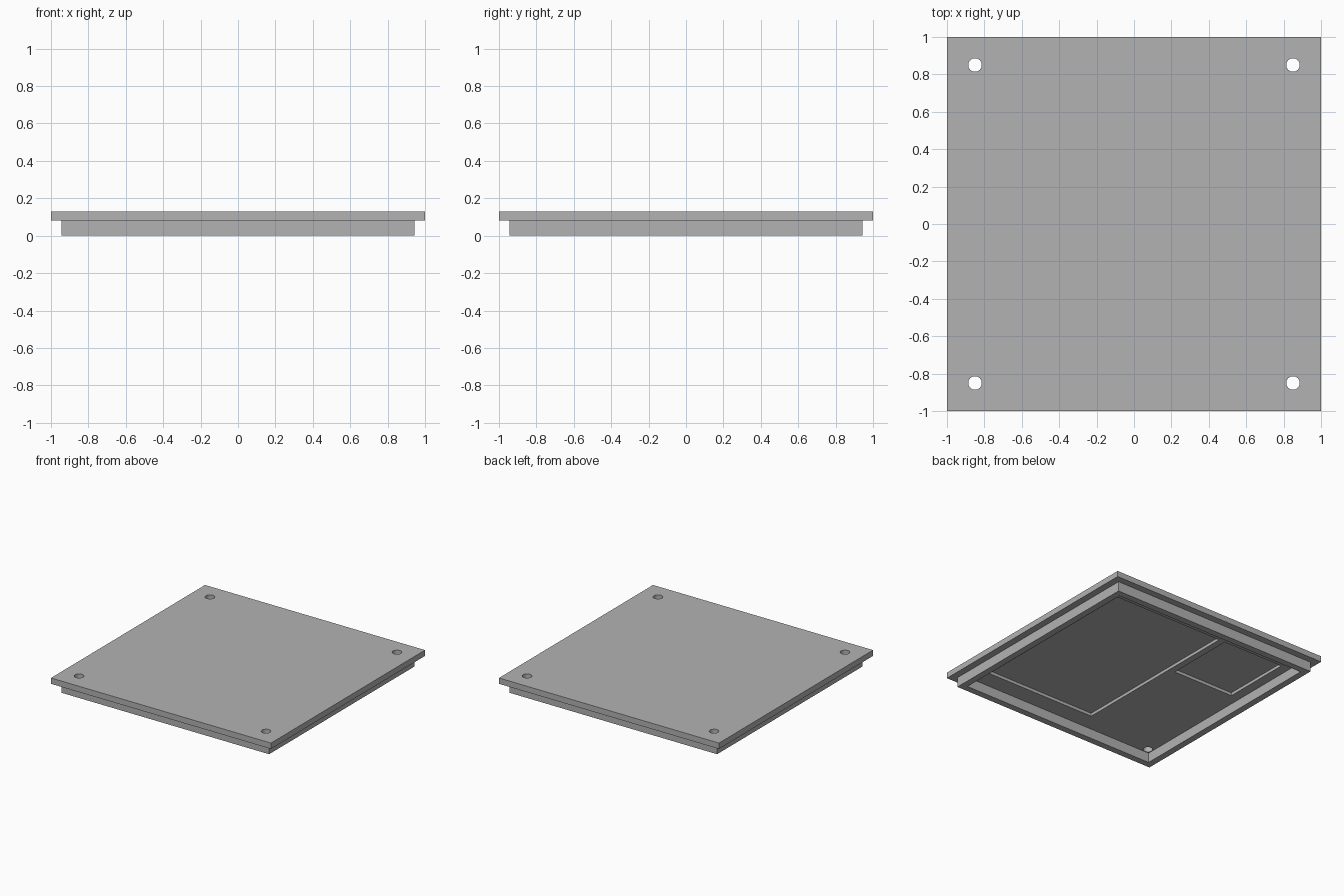
import bpy
import bmesh
from mathutils import Matrix, Vector

cube = bpy.data.objects.get("Cube")
if cube:
    bpy.data.objects.remove(cube, do_unlink=True)

# Single grey material
GREY = (0.448, 0.448, 0.448, 1.0)
grey = bpy.data.materials.new("plain_grey")
grey.use_nodes = True
grey.diffuse_color = GREY
grey.node_tree.nodes["Principled BSDF"].inputs["Base Color"].default_value = GREY

# Main dimensions
TOP, SEAT = 0.128, 0.08        # plate top and underside
HALF, RIM_OUT, RIM_IN = 1.0, 0.944, 0.89
RECESS_TOP = 0.105
HOLE_POS, HOLE_R = 0.85, 0.036


def finish(bm, name):
    mesh = bpy.data.meshes.new(name)
    bm.to_mesh(mesh)
    bm.free()
    mesh.materials.append(grey)
    obj = bpy.data.objects.new(name, mesh)
    bpy.context.collection.objects.link(obj)
    return obj


def box(name, low, high):
    low, high = Vector(low), Vector(high)
    bm = bmesh.new()
    place = Matrix.Translation((low + high) / 2) @ Matrix.Diagonal((high - low).to_4d())
    bmesh.ops.create_cube(bm, size=1, matrix=place)
    return finish(bm, name)


def cylinder(name, x, y):
    bm = bmesh.new()
    bmesh.ops.create_cone(bm, cap_ends=True, segments=32, radius1=HOLE_R, radius2=HOLE_R,
                          depth=1, matrix=Matrix.Translation((x, y, 0)))
    return finish(bm, name)


def cut(obj, cutters):
    """Subtract the cutters from obj, bake the result and remove the cutters."""
    for cutter in cutters:
        cutter.hide_render = True
        mod = obj.modifiers.new("cut", 'BOOLEAN')
        mod.operation = 'DIFFERENCE'
        mod.solver = 'EXACT'
        mod.object = cutter
    bpy.context.view_layer.update()
    graph = bpy.context.evaluated_depsgraph_get()
    baked = bpy.data.meshes.new_from_object(obj.evaluated_get(graph))
    obj.modifiers.clear()
    obj.data = baked
    for cutter in cutters:
        bpy.data.objects.remove(cutter, do_unlink=True)


# Cover plate with four corner screw holes and two shallow underside recesses
plate = box("cover_plate", (-HALF, -HALF, SEAT), (HALF, HALF, TOP))
holes = [cylinder("hole_cutter", sx * HOLE_POS, sy * HOLE_POS)
         for sx in (-1, 1) for sy in (-1, 1)]
large = box("large_recess_cutter", (-0.2, -0.74, -0.1), (0.8, 0.76, RECESS_TOP))
small = box("small_recess_cutter", (-0.81, 0.175, -0.1), (-0.255, 0.76, RECESS_TOP))
cut(plate, holes + [large, small])

# Locating rim below the plate
rim = box("locating_rim", (-RIM_OUT, -RIM_OUT, 0), (RIM_OUT, RIM_OUT, SEAT))
cut(rim, [box("rim_cutter", (-RIM_IN, -RIM_IN, -0.1), (RIM_IN, RIM_IN, TOP))])
